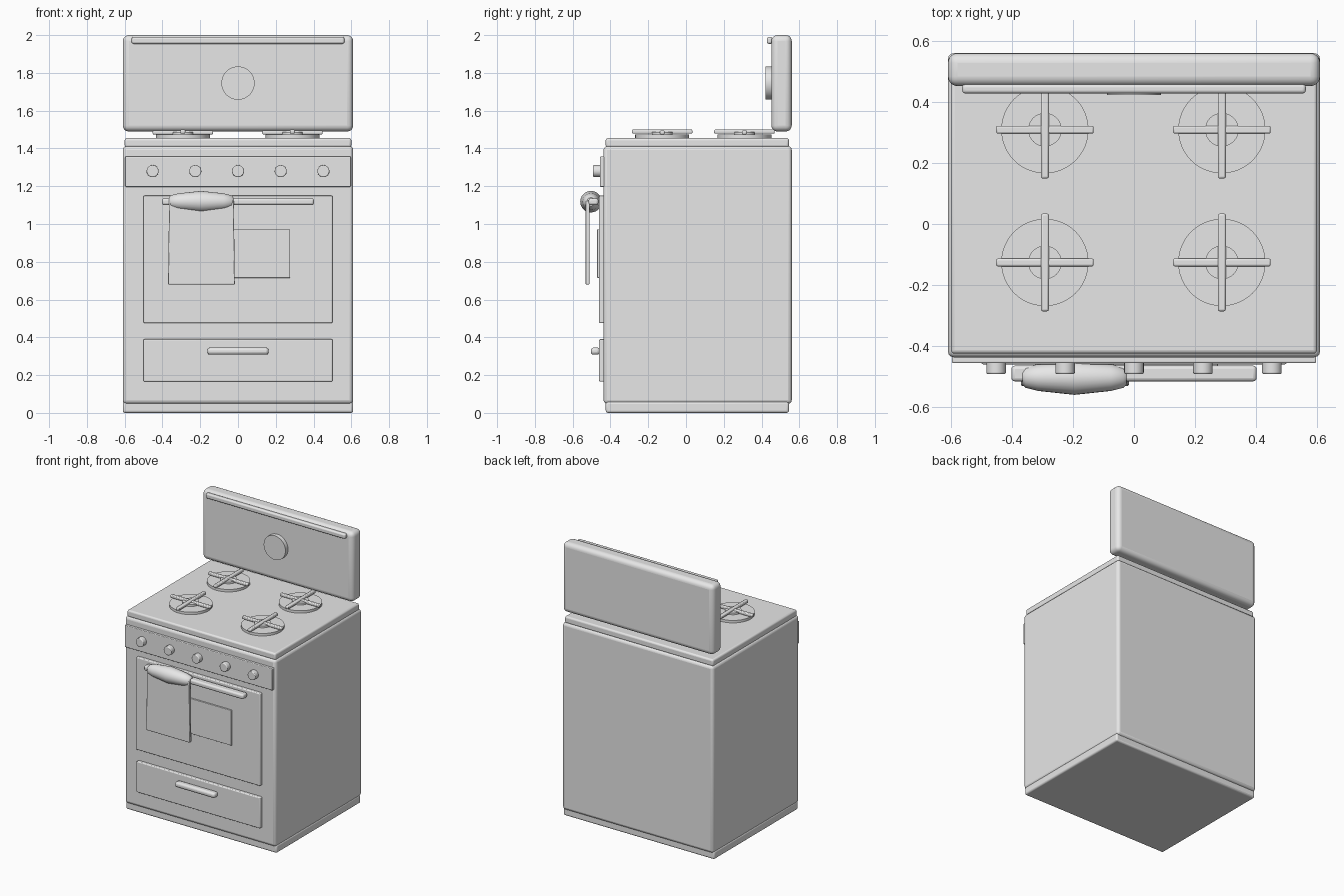
import bpy, bmesh, math
from mathutils import Matrix

if "Cube" in bpy.data.objects:
    bpy.data.objects.remove(bpy.data.objects["Cube"])

mat = bpy.data.materials.new("light_grey")
mat.diffuse_color = (0.8, 0.8, 0.8, 1)
mat.use_nodes = True
mat.node_tree.nodes["Principled BSDF"].inputs["Base Color"].default_value = mat.diffuse_color


def finish(name, bm, bevel=0.0, segments=3):
    me = bpy.data.meshes.new(name)
    bmesh.ops.recalc_face_normals(bm, faces=bm.faces)
    bm.to_mesh(me)
    bm.free()
    me.materials.append(mat)
    ob = bpy.data.objects.new(name, me)
    bpy.context.collection.objects.link(ob)
    if bevel:
        m = ob.modifiers.new("rounded_edges", 'BEVEL')
        m.width, m.segments = bevel, segments
        m.limit_method = 'ANGLE'
        m.angle_limit = math.radians(40)
    bpy.ops.object.select_all(action='DESELECT')
    ob.select_set(True)
    bpy.context.view_layer.objects.active = ob
    bpy.ops.object.shade_smooth_by_angle(angle=math.radians(35))
    return ob


def box(name, x, y, z, bevel=0.0, segments=3):
    """Box from (min, max) ranges on each axis."""
    bm = bmesh.new()
    bmesh.ops.create_cube(bm, size=1)
    for v in bm.verts:
        for i, (lo, hi) in enumerate((x, y, z)):
            v.co[i] = lo + (v.co[i] + 0.5) * (hi - lo)
    return finish(name, bm, bevel, segments)


def cylinder(name, centre, radius, depth, axis='Z', bevel=0.0, sides=40):
    bm = bmesh.new()
    bmesh.ops.create_cone(bm, cap_ends=True, segments=sides,
                          radius1=radius, radius2=radius, depth=depth)
    turn = Matrix.Rotation(math.pi / 2, 4, 'X') if axis == 'Y' else Matrix()
    bm.transform(Matrix.Translation(centre) @ turn)
    return finish(name, bm, bevel)


# Cabinet
box("plinth", (-0.61, 0.61), (-0.425, 0.545), (0, 0.06), 0.012)
box("cabinet", (-0.61, 0.61), (-0.437, 0.56), (0.048, 1.412), 0.02)
box("cooktop", (-0.6, 0.6), (-0.425, 0.545), (1.405, 1.455), 0.012)

# Raised back panel with trim and clock
box("back_panel", (-0.61, 0.61), (0.452, 0.56), (1.49, 2.0), 0.032, 5)
box("back_panel_trim", (-0.563, 0.563), (0.428, 0.458), (1.954, 1.99), 0.01)
cylinder("clock", (0, 0.442, 1.746), 0.088, 0.04, 'Y', sides=48)

# Control strip and knobs
box("control_strip", (-0.597, 0.597), (-0.456, -0.43), (1.197, 1.357), 0.005)
for i in range(5):
    cylinder("knob", (-0.452 + 0.226 * i, -0.469, 1.28), 0.032, 0.046, 'Y', 0.005, 24)

# Oven door and drawer
box("oven_door", (-0.5, 0.5), (-0.46, -0.43), (0.475, 1.15), 0.006)
box("oven_window", (-0.275, 0.275), (-0.47, -0.455), (0.715, 0.972), 0.002)
box("oven_handle", (-0.402, 0.402), (-0.516, -0.464), (1.1, 1.136), 0.012)
box("drawer", (-0.5, 0.5), (-0.46, -0.43), (0.165, 0.39), 0.006)
box("drawer_handle", (-0.162, 0.162), (-0.504, -0.456), (0.308, 0.346), 0.015)

# Towel: tapered roll over the handle and a hanging sheet
bm = bmesh.new()
rings = []
for x, r in ((-0.366, 0.022), (-0.355, 0.034), (-0.315, 0.044), (-0.195, 0.057),
             (-0.075, 0.044), (-0.035, 0.034), (-0.024, 0.022)):
    rings.append([bm.verts.new((x, -0.503 + r * math.cos(a), 1.118 + r * math.sin(a)))
                  for a in (math.tau * k / 24 for k in range(24))])
for a, b in zip(rings, rings[1:]):
    for k in range(24):
        bm.faces.new((a[k], a[k - 1], b[k - 1], b[k]))
bm.faces.new(rings[0])
bm.faces.new(rings[-1])
finish("towel_fold", bm)
sheet = box("towel_sheet", (-0.37, -0.017), (-0.531, -0.511), (0.68, 1.125), 0.004, 2)
for v in sheet.data.vertices:
    if v.co.z > 1:
        v.co.x = -0.193 + (v.co.x + 0.193) * 0.97

# Four burners with crossed grates
for x in (-0.292, 0.288):
    for y in (-0.126, 0.309):
        cylinder("burner_disc", (x, y, 1.462), 0.143, 0.022, sides=48)
        cylinder("burner_cap", (x, y, 1.47), 0.055, 0.034, sides=32)
        box("grate_bar_x", (x - 0.16, x + 0.16), (y - 0.013, y + 0.013), (1.474, 1.495), 0.006, 2)
        box("grate_bar_y", (x - 0.013, x + 0.013), (y - 0.16, y + 0.16), (1.478, 1.5), 0.006, 2)
